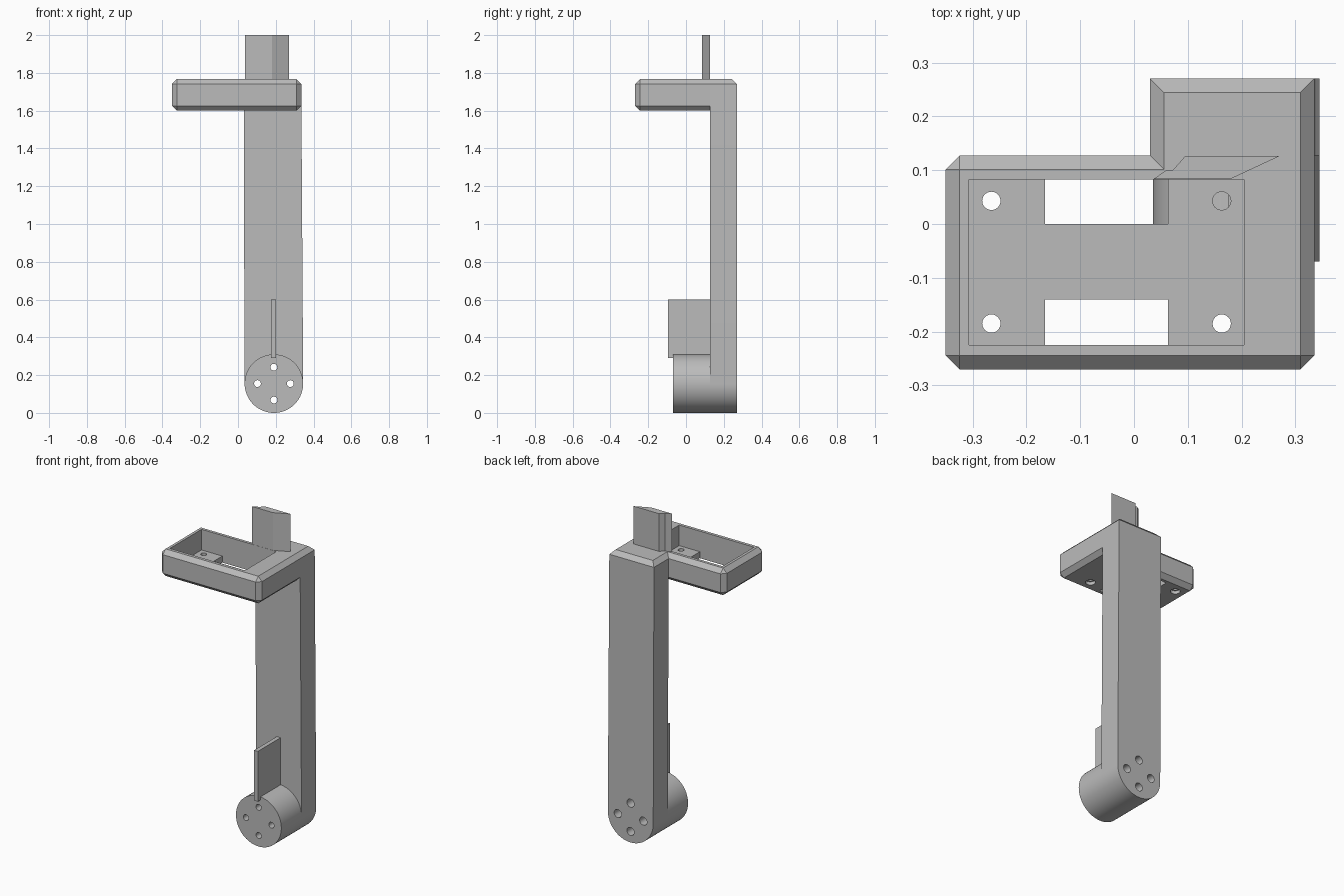
import bpy
import bmesh
from math import pi, cos, sin
from mathutils import Matrix, Vector

if "Cube" in bpy.data.objects:
    bpy.data.objects.remove(bpy.data.objects["Cube"], do_unlink=True)

grey = bpy.data.materials.new("plain_grey")
grey.use_nodes = True
grey.diffuse_color = (0.5, 0.5, 0.5, 1)
grey.node_tree.nodes["Principled BSDF"].inputs["Base Color"].default_value = (0.5, 0.5, 0.5, 1)


def make(name, bm):
    bmesh.ops.remove_doubles(bm, verts=bm.verts, dist=0.0001)
    bmesh.ops.recalc_face_normals(bm, faces=bm.faces)
    mesh = bpy.data.meshes.new(name)
    bm.to_mesh(mesh)
    bm.free()
    mesh.materials.append(grey)
    ob = bpy.data.objects.new(name, mesh)
    bpy.context.collection.objects.link(ob)
    return ob


def loft(name, rings):
    """Skin a stack of equal-length rings and cap both ends."""
    bm = bmesh.new()
    rows = [[bm.verts.new(p) for p in ring] for ring in rings]
    n = len(rows[0])
    for a, b in zip(rows, rows[1:]):
        for i in range(n):
            j = (i + 1) % n
            bm.faces.new((a[i], a[j], b[j], b[i]))
    bm.faces.new(rows[0][::-1])
    bm.faces.new(rows[-1])
    return make(name, bm)


def box(name, x0, x1, y0, y1, z0, z1):
    corners = [(x0, y0), (x1, y0), (x1, y1), (x0, y1)]
    return loft(name, [[(x, y, z) for x, y in corners] for z in (z0, z1)])


def rod(name, start, end, radius, sides=24):
    a, b = Vector(start), Vector(end)
    turn = (b - a).to_track_quat('Z', 'Y').to_matrix().to_4x4()
    bm = bmesh.new()
    bmesh.ops.create_cone(bm, cap_ends=True, segments=sides, radius1=radius, radius2=radius,
                          depth=(b - a).length, matrix=Matrix.Translation((a + b) / 2) @ turn)
    return make(name, bm)


def select(ob):
    bpy.ops.object.select_all(action='DESELECT')
    ob.select_set(True)
    bpy.context.view_layer.objects.active = ob


def cut(ob, cutters):
    select(ob)
    for c in cutters:
        c.hide_render = True
        mod = ob.modifiers.new("cut", 'BOOLEAN')
        mod.operation, mod.solver, mod.object = 'DIFFERENCE', 'EXACT', c
        bpy.ops.object.modifier_apply(modifier=mod.name)


def discard(cutters):
    for c in cutters:
        bpy.data.objects.remove(c, do_unlink=True)


# Head: L-shaped chamfered slab carrying the tray
L, R, F, M, B, A, c = -0.35, 0.335, -0.27, 0.127, 0.27, 0.03, 0.026
outer = [(L, F + c), (L + c, F), (R - c, F), (R, F + c), (R, B), (A, B), (A, M), (L + c, M), (L, M - c)]
inner = [(L + c, F + c)] * 2 + [(R - c, F + c)] * 2 + [(R - c, B - c), (A + c, B - c),
                                                        (A + c, M - c)] + [(L + c, M - c)] * 2
layers = [(inner, 1.6), (outer, 1.626), (outer, 1.741), (inner, 1.767)]
head = loft("tray_head", [[(x, y, z) for x, y in ring] for ring, z in layers])

# Tray recess, two floor windows and four counterbored screw holes
cutters = [box("recess_cutter", -0.307, 0.204, -0.225, 0.083, 1.64, 1.9)]
for y0, y1 in ((0.0, 0.083), (-0.225, -0.14)):
    cutters.append(box("window_cutter", -0.165, 0.063, y0, y1, 1.5, 1.7))
for x in (-0.265, 0.163):
    for y in (0.043, -0.185):
        cutters.append(rod("screw_cutter", (x, y, 1.5), (x, y, 1.7), 0.017))
        cutters.append(rod("bore_cutter", (x, y, 1.5), (x, y, 1.62), 0.028))
cut(head, cutters)
discard(cutters)

# Arm: tall plate with a rounded foot
cx, cz, r = 0.19, 0.155, 0.155
outline = [(cx + r * cos(t * pi / 32), cz - r * sin(t * pi / 32)) for t in range(33)]
outline += [(A, 1.741), (R, 1.741)]
arm = loft("arm", [[(x, y, z) for x, z in outline] for y in (0.127, B)])

# Pivot boss in front of the foot
boss = rod("pivot_boss", (cx, -0.07, cz), (cx, 0.128, cz), r, 64)

# Four bolt holes through boss and foot, wider at the back
cutters = []
for dx, dz in ((1, 0), (-1, 0), (0, 1), (0, -1)):
    x, z = cx + dx * 0.087, cz + dz * 0.087
    cutters.append(rod("bolt_cutter", (x, -0.2, z), (x, 0.4, z), 0.018))
    cutters.append(rod("bolt_head_cutter", (x, 0.18, z), (x, 0.4, z), 0.025))
cut(arm, cutters)
cut(boss, cutters)
discard(cutters)

# Thin fin standing on the boss
box("lower_fin", 0.176, 0.202, -0.095, 0.13, 0.29, 0.6)

# Upright stepped blade on top of the head
blade = [(0.037, 0.084), (0.18, 0.084), (0.27, 0.126), (0.095, 0.126), (0.072, 0.1), (0.06, 0.1)]
loft("upper_blade", [[(x, y, z) for x, y in blade] for z in (1.7, 2.0)])

# Smooth the round walls, keep the edges sharp
for ob in (head, arm, boss):
    select(ob)
    bpy.ops.object.shade_smooth_by_angle(angle=0.5)
